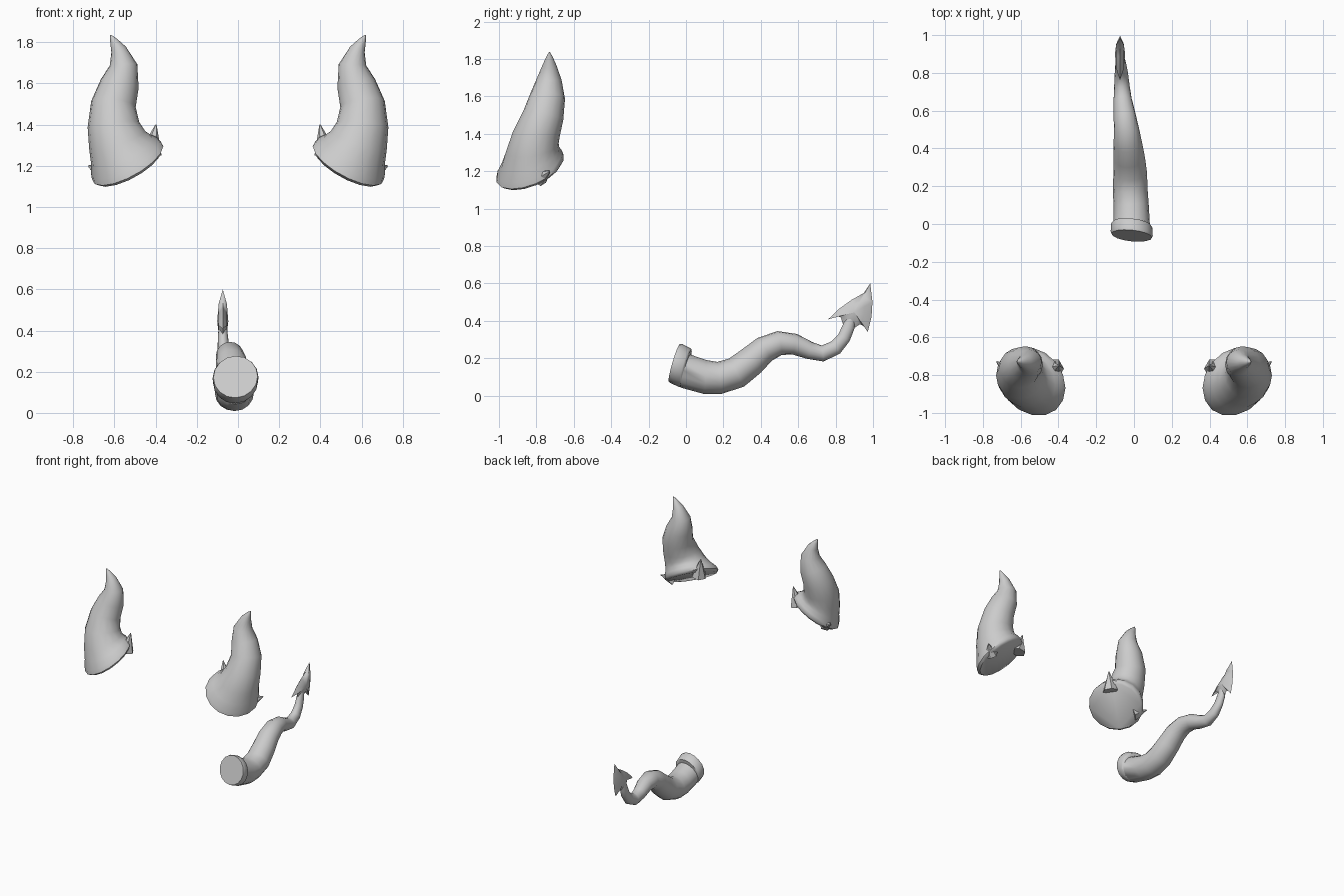
import bpy, bmesh, math
from mathutils import Vector

if "Cube" in bpy.data.objects:
    bpy.data.objects.remove(bpy.data.objects["Cube"])

grey = bpy.data.materials.new("plain grey")
grey.diffuse_color = (0.6, 0.6, 0.6, 1)
grey.use_nodes = True
grey.node_tree.nodes["Principled BSDF"].inputs["Base Color"].default_value = grey.diffuse_color


def finish(bm, name, angle=50):
    bmesh.ops.recalc_face_normals(bm, faces=bm.faces[:])
    me = bpy.data.meshes.new(name)
    bm.to_mesh(me)
    bm.free()
    me.materials.append(grey)
    ob = bpy.data.objects.new(name, me)
    bpy.context.collection.objects.link(ob)
    bpy.ops.object.select_all(action='DESELECT')
    ob.select_set(True)
    bpy.context.view_layer.objects.active = ob
    bpy.ops.object.shade_smooth_by_angle(angle=math.radians(angle))
    return ob


def loft(bm, rings, sides):
    """Skin rings of (centre, normal, width radius, depth radius)."""
    loops = []
    for c, n, ru, rv in rings:
        n = Vector(n).normalized()
        u = (Vector((1, 0, 0)) - n * n.x).normalized()
        v = n.cross(u)
        loops.append([bm.verts.new(Vector(c) + u * ru * math.cos(a) + v * rv * math.sin(a))
                      for a in (2 * math.pi * i / sides for i in range(sides))])
    for a, b in zip(loops, loops[1:]):
        for i in range(sides):
            j = (i + 1) % sides
            bm.faces.new((a[i], a[j], b[j], b[i]))
    bm.faces.new(loops[0][::-1])
    bm.faces.new(loops[-1])


# Horns: flared tilted base, S-curved body, pointed tip
base_n = (0.45, -0.35, 0.82)
horn = [
    ((.530, -.830, 1.200), base_n, .178),
    ((.536, -.834, 1.215), base_n, .194),
    ((.548, -.836, 1.240), base_n, .186),
    ((.565, -.832, 1.275), (.4, -.3, .85), .163),
    ((.587, -.822, 1.325), (.3, -.15, .9), .143),
    ((.605, -.800, 1.400), (.1, .1, 1), .126),
    ((.605, -.762, 1.500), (-.15, .25, 1), .109),
    ((.574, -.740, 1.600), (-.25, .15, 1), .094),
    ((.556, -.732, 1.690), (.05, .05, 1), .067),
    ((.580, -.730, 1.765), (.4, 0, 1), .038),
    ((.604, -.730, 1.810), (.4, 0, 1), .018),
    ((.619, -.730, 1.836), (.4, 0, 1), .003)]
# Barbs on the rim: (root, tip, radius)
barbs = [((.425, -.765, 1.26), (.398, -.75, 1.40), .055),
         ((.655, -.785, 1.165), (.727, -.728, 1.20), .048)]

for side, label in ((1, "right"), (-1, "left")):
    bm = bmesh.new()
    loft(bm, [(c, n, r, r) for c, n, r in horn], 16)
    for root, tip, r in barbs:
        n = Vector(tip) - Vector(root)
        loft(bm, [(root, n, r, r), (tip, n, .003, .003)], 6)
    for v in bm.verts:
        v.co.x *= side
    finish(bm, label + "_horn")

# Tail: (x, y, z, width radius, height radius) along a wavy path
path = [(-.015, .10, .100, .093, .091), (-.02, .18, .095, .092, .086),
        (-.02, .27, .123, .089, .085), (-.025, .35, .185, .083, .080),
        (-.032, .42, .247, .076, .072), (-.04, .50, .281, .067, .065),
        (-.05, .58, .275, .058, .056), (-.06, .66, .242, .048, .047),
        (-.064, .73, .225, .041, .043), (-.067, .80, .257, .035, .040),
        (-.07, .845, .31, .029, .035), (-.073, .868, .365, .025, .033),
        (-.074, .885, .42, .020, .025)]
collar_n = (.1, .95, -.28)
rings = [((-.012, -.062, .175), collar_n, .108, .106),
         ((-.012, -.050, .171), collar_n, .112, .109),
         ((-.012, -.008, .150), collar_n, .110, .108),
         ((-.012, .000, .147), collar_n, .104, .104),
         ((-.012, -.002, .131), collar_n, .097, .092)]
for i, (x, y, z, w, h) in enumerate(path):
    a, b = path[max(i - 1, 0)], path[min(i + 1, len(path) - 1)]
    rings.append(((x, y, z), Vector(b[:3]) - Vector(a[:3]), w, h))
bm = bmesh.new()
loft(bm, rings, 16)
finish(bm, "tail")

# Tail spade: barbed outline swelling to a ridge on both sides
outline = [(.985, .60), (.95, .548), (.885, .512), (.82, .465), (.76, .408),
           (.80, .428), (.828, .418), (.838, .385), (.868, .365), (.90, .362),
           (.93, .382), (.955, .368), (.972, .340), (.992, .42), (.997, .50)]
cx, cy, cz = -.074, .90, .445
bm = bmesh.new()
rim = [bm.verts.new((cx, y, z)) for y, z in outline]
n = len(rim)
for s in (1, -1):
    mid = [bm.verts.new((cx + s * .02, cy + (y - cy) * .55, cz + (z - cz) * .55)) for y, z in outline]
    hub = bm.verts.new((cx + s * .027, cy, cz))
    for i in range(n):
        j = (i + 1) % n
        bm.faces.new((rim[i], rim[j], mid[j], mid[i]))
        bm.faces.new((mid[i], mid[j], hub))
finish(bm, "tail_spade", 60)
